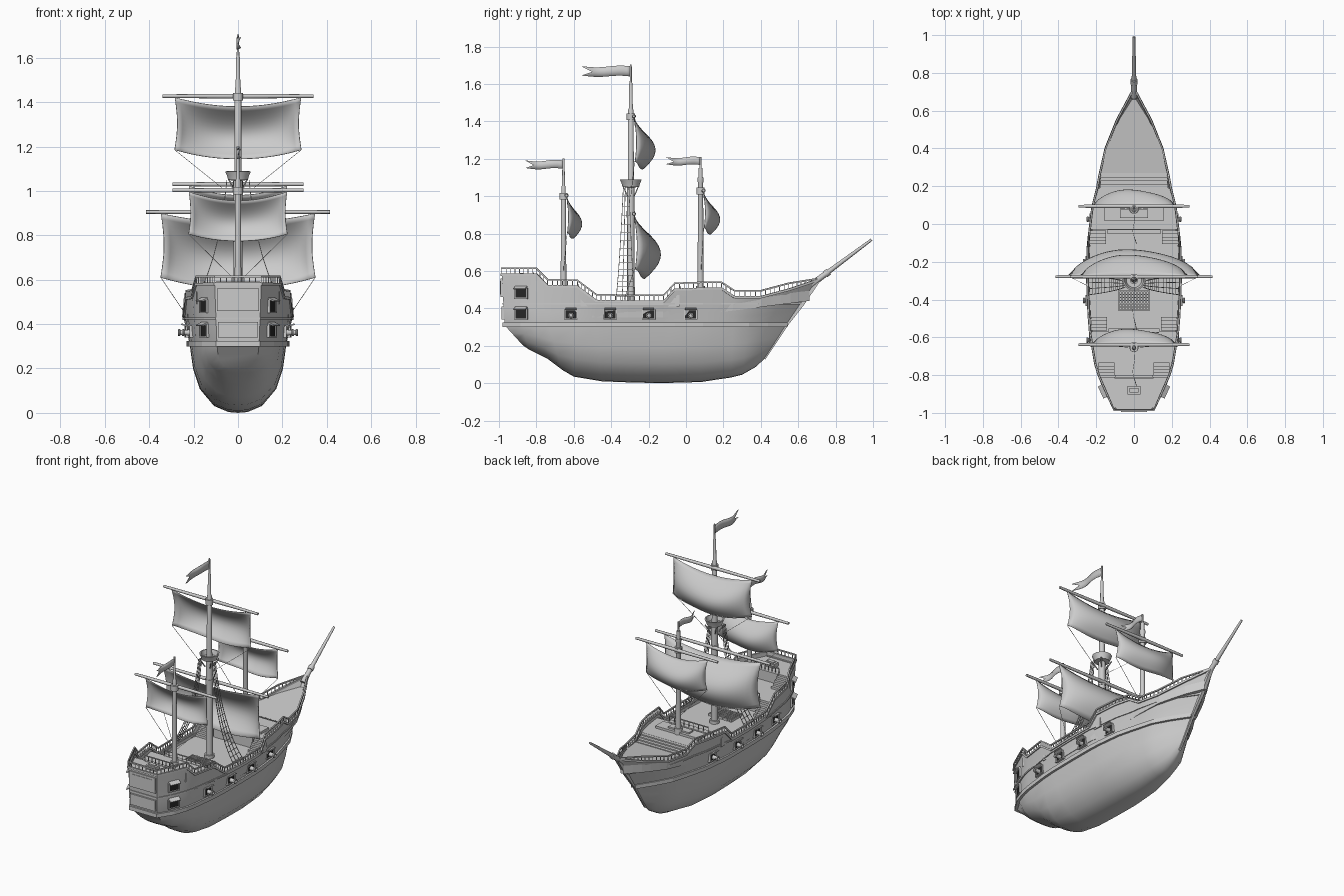
import bpy, bmesh, math
from mathutils import Vector as V, Matrix

if "Cube" in bpy.data.objects:
    bpy.data.objects.remove(bpy.data.objects["Cube"])

def obj(name, verts, faces, smooth=None, mat=None):
    me = bpy.data.meshes.new(name)
    me.from_pydata([tuple(v) for v in verts], [], faces)
    bm = bmesh.new(); bm.from_mesh(me)
    bmesh.ops.recalc_face_normals(bm, faces=bm.faces)
    bm.to_mesh(me); bm.free()
    ob = bpy.data.objects.new(name, me)
    bpy.context.collection.objects.link(ob)
    if mat: me.materials.append(mat)
    if smooth:
        bpy.ops.object.select_all(action='DESELECT')
        ob.select_set(True); bpy.context.view_layer.objects.active = ob
        bpy.ops.object.shade_smooth_by_angle(angle=math.radians(smooth))
    return ob

def boxes(name, items, mat=None):
    """items: (centre, size, euler-z, euler-y)"""
    vs, fs = [], []
    for c, s, rz, ry in items:
        m = Matrix.Translation(c) @ Matrix.Rotation(rz, 4, 'Z') @ Matrix.Rotation(ry, 4, 'Y')
        n = len(vs)
        vs += [m @ V((x*s[0]/2, y*s[1]/2, z*s[2]/2)) for x in (-1, 1) for y in (-1, 1) for z in (-1, 1)]
        fs += [[n+i for i in f] for f in ((0,1,3,2), (4,6,7,5), (0,4,5,1), (2,3,7,6), (0,2,6,4), (1,5,7,3))]
    return obj(name, vs, fs, None, mat)

def tubes(name, paths, n=6, straight=False, smooth=40):
    """paths: (points, radius or radii); swept n-gon tubes"""
    vs, fs = [], []
    for pts, r in paths:
        pts = [V(p) for p in pts]; m = len(pts)
        rs = r if isinstance(r, (list, tuple)) else [r]*m
        main = (pts[-1]-pts[0]).normalized()
        ref = V((1, 0, 0)) if abs(main.z) > .8 else V((0, 0, 1))
        b0 = len(vs)
        for i, p in enumerate(pts):
            t = main if straight else (pts[min(i+1, m-1)]-pts[max(i-1, 0)]).normalized()
            a = t.cross(ref).normalized(); b = t.cross(a)
            for k in range(n):
                w = 2*math.pi*(k+.5)/n
                vs.append(p + (a*math.cos(w)+b*math.sin(w))*rs[i])
        for i in range(m-1):
            for k in range(n):
                q = b0+i*n; k2 = (k+1) % n
                fs.append([q+k, q+k2, q+n+k2, q+n+k])
        fs += [[b0+k for k in range(n)], [b0+(m-1)*n+k for k in range(n)]]
    return obj(name, vs, fs, smooth)

dark = bpy.data.materials.new("dark_opening"); dark.diffuse_color = (.02, .02, .02, 1)

# Hull stations: keel y,z | wale y, half width | sheer y,z, half width
WZ = .31
ST = [(-.87,.20,-.97,.095,-.985,.58,.105), (-.84,.18,-.88,.15,-.89,.58,.148), (-.74,.13,-.80,.178,-.80,.58,.187),
      (-.66,.07,-.74,.19,-.74,.52,.205), (-.60,.035,-.58,.21,-.58,.515,.232), (-.45,.01,-.48,.216,-.48,.44,.24),
      (-.3,.004,-.3,.218,-.3,.435,.247), (-.12,0,-.12,.216,-.12,.435,.244), (-.05,.003,-.06,.212,-.06,.50,.238),
      (.08,.006,.09,.195,.09,.505,.22), (.17,.02,.19,.17,.19,.505,.195), (.24,.03,.25,.153,.26,.46,.182),
      (.30,.045,.33,.13,.40,.46,.15), (.37,.085,.43,.075,.55,.50,.09), (.42,.13,.535,.006,.70,.55,.01)]
LOW = [(0,0), (.2,.012), (.5,.1), (.79,.34), (.93,.64)]

def side(s, z):
    t = (z-WZ)/(s[5]-WZ)
    return V((s[3]+(s[6]-s[3])*t, s[2]+(s[4]-s[2])*t, z))

def hw(y, z):
    p = [side(s, z) for s in ST]
    for a, b in zip(p, p[1:]):
        if a.y <= y <= b.y:
            return a.x+(b.x-a.x)*(y-a.y)/(b.y-a.y)
    return p[0].x if y < p[0].y else .006

vs, fs = [], []
for i, s in enumerate(ST):
    e = .6 if i < 2 else 1          # boxier sections at the stern
    half = [V((s[3]*a**e, s[0]+(s[2]-s[0])*b, s[1]+(WZ-s[1])*b)) for a, b in LOW]
    half += [side(s, WZ+(s[5]-WZ)*k/3) for k in range(4)]
    vs += [V((-p.x, p.y, p.z)) for p in half[:0:-1]] + half
N = len(vs)//len(ST); H = N//2
for i in range(len(ST)-1):
    fs += [[i*N+k, i*N+k+1, (i+1)*N+k+1, (i+1)*N+k] for k in range(N-1)]
for o in (0, (len(ST)-1)*N):
    fs += [[o+H-k, o+H+k, o+H+k+1, o+H-k-1] if k else [o+H, o+H+1, o+H-1] for k in range(H)]
obj("hull", vs, fs, 28)

# Decks
def deck(name, y0, y1, z0, z1=None):
    z1 = z1 or z0
    vs, fs, n = [], [], 10
    for i in range(n+1):
        y = y0+(y1-y0)*i/n; z = z0+(z1-z0)*i/n; w = max(hw(y, z)-.003, .002)
        vs += [(-w, y, z), (w, y, z), (w*.97, y, z-.06), (-w*.97, y, z-.06)]
    for i in range(n):
        fs += [[4*i+k, 4*i+(k+1) % 4, 4*i+4+(k+1) % 4, 4*i+4+k] for k in range(4)]
    obj(name, vs, fs+[[0,1,2,3], [4*n+k for k in range(4)]])
deck("poop_deck", -.975, -.81, .555)
deck("quarter_deck", -.83, -.57, .49)
deck("main_deck", -.62, .0, .41)
deck("fore_deck", -.03, .19, .48)
deck("bow_deck", .15, .66, .435, .50)

# Stairs and wide bow steps
st = []
for s in (-1, 1):
    for x, y, z, d, rise in ((.185, -.565, .41, 1, .08), (.19, -.035, .41, -1, .07), (.145, -.805, .49, 1, .065)):
        for k in range(4):
            h = rise*(4-k)/4.6
            st.append(((s*x, y+d*(.009+.018*k), z+h/2), (.085, .018, h), 0, 0))
for k in range(4):
    st.append(((0, .20+.02*k, .445+.004*(3-k)), (2*hw(.21+.02*k, .45)-.01, .02, .02+.008*(3-k)), 0, 0))
boxes("stairs", st)

# Deck fittings
boxes("bulkheads", [((0, -.035, .445), (.28, .035, .075), 0, 0), ((0, -.565, .45), (.27, .025, .085), 0, 0),
                    ((0, -.81, .525), (.2, .02, .065), 0, 0)])
boxes("fore_hatch", [((0, .055, .485), (.31, .08, .02), 0, 0), ((0, .055, .495), (.15, .045, .02), 0, 0)])
boxes("poop_skylight", [((0, -.88, .565), (.07, .045, .03), 0, 0), ((0, -.88, .583), (.045, .025, .01), 0, 0)])
boxes("grating", [((-.08+.016*k, -.405, .418), (.006, .11, .016), 0, 0) for k in range(11)] +
      [((0, -.455+.0165*k, .418), (.165, .006, .014), 0, 0) for k in range(7)])

# Wales, cap rail, handrail and balusters
def loop(pts):
    return [(-p[0], p[1], p[2]) for p in pts[::-1]] + [tuple(p) for p in pts]
tubes("wales", [(loop([side(s, z if z < .4 else min(z, s[5]-.012)) for s in ST]), r)
                for z, r in ((.312, .018), (.425, .007))], 4, smooth=None)
top = [V((s[6], s[4], s[5])) for s in ST]
cap = loop(top)
hand = loop([p+V((0, 0, .034 if p.y < .6 else .008)) for p in top])
tubes("cap_rail", [(cap, .009)], 4, smooth=None)
tubes("hand_rail", [(hand, .006)], 4, smooth=None)
posts = []
for a, b, c, d in zip(cap, cap[1:], hand, hand[1:]):
    a, b, c, d = map(V, (a, b, c, d))
    n = max(1, round((b-a).length/.027))
    posts += [([a.lerp(b, k/n), c.lerp(d, k/n)], .0028) for k in range(n)]
for y, z, w in ((-.575, .49, .13), (-.815, .555, .1), (-.03, .48, .14)):
    posts.append(([(-w, y, z+.035), (w, y, z+.035)], .004))
    posts += [([(-w+w*k/4, y, z), (-w+w*k/4, y, z+.035)], .0028) for k in range(9)]
tubes("balusters", posts, 4, smooth=None)

# Stern panels and side windows
boxes("stern_panels", [((0, -.983, .51), (.19, .016, .10), 0, 0), ((0, -.979, .375), (.18, .014, .07), 0, 0),
                       ((0, -.988, .51), (.14, .012, .07), 0, 0)])
frames, panes, al = [], [], math.atan2(.085, .185)
def opening(s, y, z, w, h, ang):
    c = V((s*hw(y, z), y, z)); t = V((s*math.sin(ang), math.cos(ang), 0))
    panes.append((c, (.008, w, h), -s*ang, 0))
    for e in (-1, 1):
        frames.append((c+t*e*w/2, (.018, .007, h+.007), -s*ang, 0))
        frames.append((c+V((0, 0, e*h/2)), (.018, w, .007), -s*ang, 0))
    return c
guns = []
for s in (-1, 1):
    for z in (.48, .37):
        c = opening(s, -.88, z, .07, .053, al)
        frames.append((c+V((s*.012, -.006, .03)), (.03, .07, .006), -s*al, s*.45))
    for y in (-.615, -.405, -.2, .025):
        c = opening(s, y, .367, .065, .048, .05)
        frames.append((c+V((s*.012, 0, .028)), (.03, .06, .006), 0, -s*.4))
        x = abs(c.x)
        guns.append(([(s*(x+d), y, .362) for d in (-.03, .03, .034, .04, .041, .02)],
                     [.016, .012, .016, .015, .009, .008]))
boxes("port_frames_and_lids", frames)
boxes("port_openings", panes, dark)
tubes("cannons", guns, 12, True)

# Stem and bowsprit
tubes("stem", [([(0, .42, .13), (0, .54, .315), (0, .62, .42), (0, .71, .555)], [.008, .011, .014, .016])], 4, smooth=None)
B0, B1 = V((0, .67, .527)), V((0, .992, .767))
tubes("bowsprit", [([B0.lerp(B1, t) for t in (0, .23, .23, .29, .29, 1)],
                    [.017, .015, .019, .019, .013, .007])], 10, True)

# Masts, yards, sails, pennants
def mast(name, y, prof):
    tubes(name, [([(0, y, z) for z, r in prof], [r for z, r in prof])], 12, True)
mast("main_mast", -.295, [(.40,.03), (.43,.03), (.43,.022), (1.05,.02), (1.09,.017), (1.46,.015), (1.47,.011), (1.6,.009), (1.61,.006), (1.705,.005)])
mast("fore_mast", .078, [(.46,.026), (.52,.024), (.52,.017), (1.07,.014), (1.08,.017), (1.1,.017), (1.1,.012), (1.15,.011), (1.15,.006), (1.21,.005)])
mast("mizzen_mast", -.655, [(.48,.024), (.52,.024), (.52,.016), (1.0,.013), (1.05,.011), (1.06,.008), (1.2,.006)])
mast("crows_nest", -.295, [(1.046,.018), (1.05,.046), (1.065,.05), (1.088,.06), (1.089,.052), (1.06,.042), (1.059,.01)])
tubes("nest_braces", [([(x*.018, -.295+y*.018, 1.0), (x*.04, -.295+y*.04, 1.05)], .004)
                      for x in (-1, 1) for y in (-1, 1)], 4, smooth=None)

def sail(name, my, yz, yw, w, zb, sag, belly):
    y0 = my+.016
    tubes(name+"_yard", [([(-yw, y0, yz), (0, y0, yz), (yw, y0, yz)], [.008, .011, .008])], 10)
    tubes(name+"_yard_collar", [([(0, my, yz-.02), (0, my, yz+.015)], .023)], 12)
    nu, nv, vs = 24, 12, []
    for j in range(nv+1):
        v = j/nv
        for i in range(nu+1):
            u = 2*i/nu-1; c = 1-u*u
            z = (yz-.006-.042*c)*(1-v)+(zb-sag*c)*v
            y = y0+belly*math.sin(math.pi*.88*v)*(.12+.88*c**.7)-.012*math.sin(3*u)*c*v+.004*c
            vs.append((u*w*(1-.045*math.sin(math.pi*v)), y, z))
    fs = [[j*(nu+1)+i, j*(nu+1)+i+1, (j+1)*(nu+1)+i+1, (j+1)*(nu+1)+i] for j in range(nv) for i in range(nu)]
    ob = obj(name, vs, fs, 60)
    ob.modifiers.new("thickness", 'SOLIDIFY').thickness = .003
sail("main_top_sail", -.295, 1.427, .34, .285, 1.185, .04, .108)
sail("main_course", -.295, .905, .415, .348, .61, .05, .137)
sail("fore_sail", .078, 1.03, .295, .222, .83, .035, .083)
sail("mizzen_sail", -.655, 1.003, .295, .222, .805, .03, .075)

def pennant(name, y, z, ln, h):
    n, vs = 12, []
    for i in range(n+1):
        t = i/n
        for k in (-1, 0, 1):
            q = .78 if i == n and k == 0 else min(t, .75) if k == 0 else t
            vs.append((.012*math.sin(q*8)*q, y-ln*q, z+k*h/2*(1-.1*t)+.004*math.sin(q*7)))
    fs = [[3*i+k, 3*i+k+1, 3*i+k+4, 3*i+k+3] for i in range(n) for k in (0, 1)]
    obj(name, vs, fs, 60).modifiers.new("thickness", 'SOLIDIFY').thickness = .002
pennant("main_pennant", -.295, 1.667, .265, .055)
pennant("fore_pennant", .078, 1.187, .185, .042)
pennant("mizzen_pennant", -.655, 1.168, .205, .045)

# Shrouds with ratlines, and sheets
ropes = []
for s in (-1, 1):
    lines = []
    for k in range(4):
        a, b, c = V((s*.24, -.375+.033*k, .44)), V((s*.09, -.355+.022*k, .62)), V((s*.05, -.335+.01*k, 1.05))
        lines.append([a*(1-t)**2+b*2*t*(1-t)+c*t*t for t in [i/16 for i in range(17)]])
        ropes.append((lines[-1], .0024))
    ropes += [([l[i] for l in lines], .0018) for i in range(1, 16)]
    for a, b in (((.285, -.275, 1.185), (.055, -.295, 1.0)), ((.348, -.275, .61), (.24, -.33, .45)),
                 ((.222, .095, .83), (.015, .08, .6)), ((.222, -.635, .805), (.015, -.655, .6))):
        ropes.append(([(s*a[0], a[1], a[2]), (s*b[0], b[1], b[2])], .0014))
tubes("rigging", ropes, 4, smooth=None)

for m in bpy.data.materials:
    if m.users and not m.is_grease_pencil:
        m.use_nodes = True
        m.node_tree.nodes["Principled BSDF"].inputs["Base Color"].default_value = m.diffuse_color
